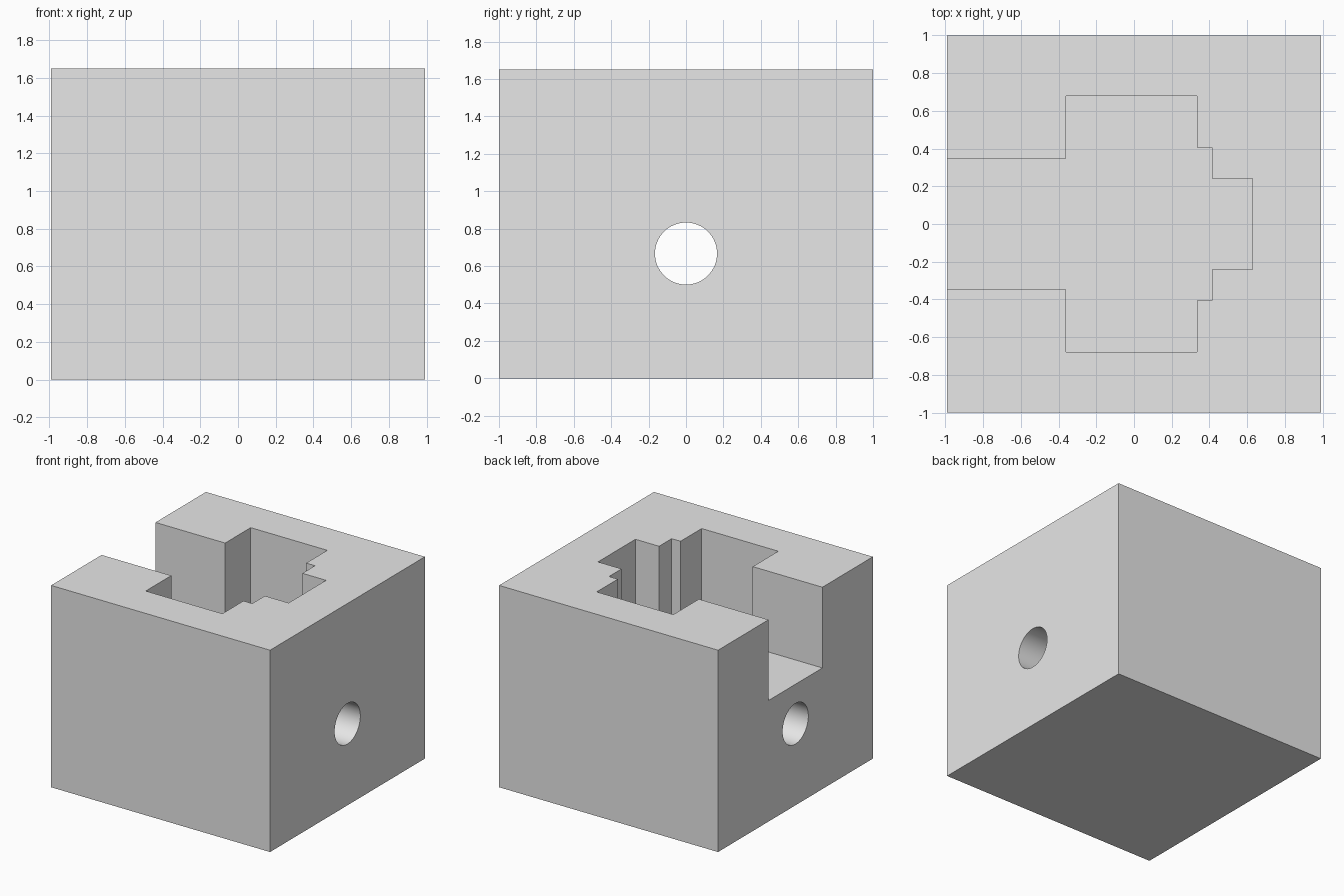
import bpy
import bmesh
import math

cube = bpy.data.objects.get("Cube")
if cube:
    bpy.data.objects.remove(cube, do_unlink=True)

HALF_X, HALF_Y, HEIGHT = 0.99, 1.0, 1.65
FLOOR = 0.99

grey = bpy.data.materials.new("light grey")
grey.use_nodes = True
colour = (0.8, 0.8, 0.8, 1)
grey.diffuse_color = colour
grey.node_tree.nodes["Principled BSDF"].inputs["Base Color"].default_value = colour


def prism(name, outline, z0, z1):
    """Extrude a closed xy outline from z0 to z1."""
    bm = bmesh.new()
    face = bm.faces.new([bm.verts.new((x, y, z0)) for x, y in outline])
    ext = bmesh.ops.extrude_face_region(bm, geom=[face])
    verts = [v for v in ext["geom"] if isinstance(v, bmesh.types.BMVert)]
    bmesh.ops.translate(bm, verts=verts, vec=(0, 0, z1 - z0))
    bmesh.ops.recalc_face_normals(bm, faces=bm.faces)
    mesh = bpy.data.meshes.new(name)
    bm.to_mesh(mesh)
    bm.free()
    mesh.materials.append(grey)
    obj = bpy.data.objects.new(name, mesh)
    bpy.context.collection.objects.link(obj)
    return obj


def cut(target, cutter):
    """Subtract the cutter, then remove it."""
    cutter.hide_render = True
    mod = target.modifiers.new("cut", 'BOOLEAN')
    mod.operation = 'DIFFERENCE'
    mod.solver = 'EXACT'
    mod.object = cutter
    bpy.ops.object.select_all(action='DESELECT')
    target.select_set(True)
    bpy.context.view_layer.objects.active = target
    bpy.ops.object.modifier_apply(modifier=mod.name)
    bpy.data.objects.remove(cutter, do_unlink=True)


# Solid block
block = prism("block", [(-HALF_X, -HALF_Y), (HALF_X, -HALF_Y),
                        (HALF_X, HALF_Y), (-HALF_X, HALF_Y)], 0, HEIGHT)

# Stepped pocket, open through the left-hand wall; half outline mirrored in y
half = [(-1.2, 0.348), (-0.36, 0.348), (-0.36, 0.678), (0.333, 0.678),
        (0.333, 0.405), (0.413, 0.405), (0.413, 0.242), (0.627, 0.242)]
outline = half + [(x, -y) for x, y in reversed(half)]
cut(block, prism("pocket_cutter", outline, FLOOR, HEIGHT + 0.2))

# Round bore straight through below the pocket
bpy.ops.mesh.primitive_cylinder_add(vertices=64, radius=0.166, depth=3,
                                    location=(0, 0, 0.667),
                                    rotation=(0, math.pi / 2, 0))
bore = bpy.context.object
bore.name = "bore_cutter"
bore.data.materials.append(grey)
cut(block, bore)

bpy.ops.object.shade_smooth_by_angle(angle=math.radians(30))
